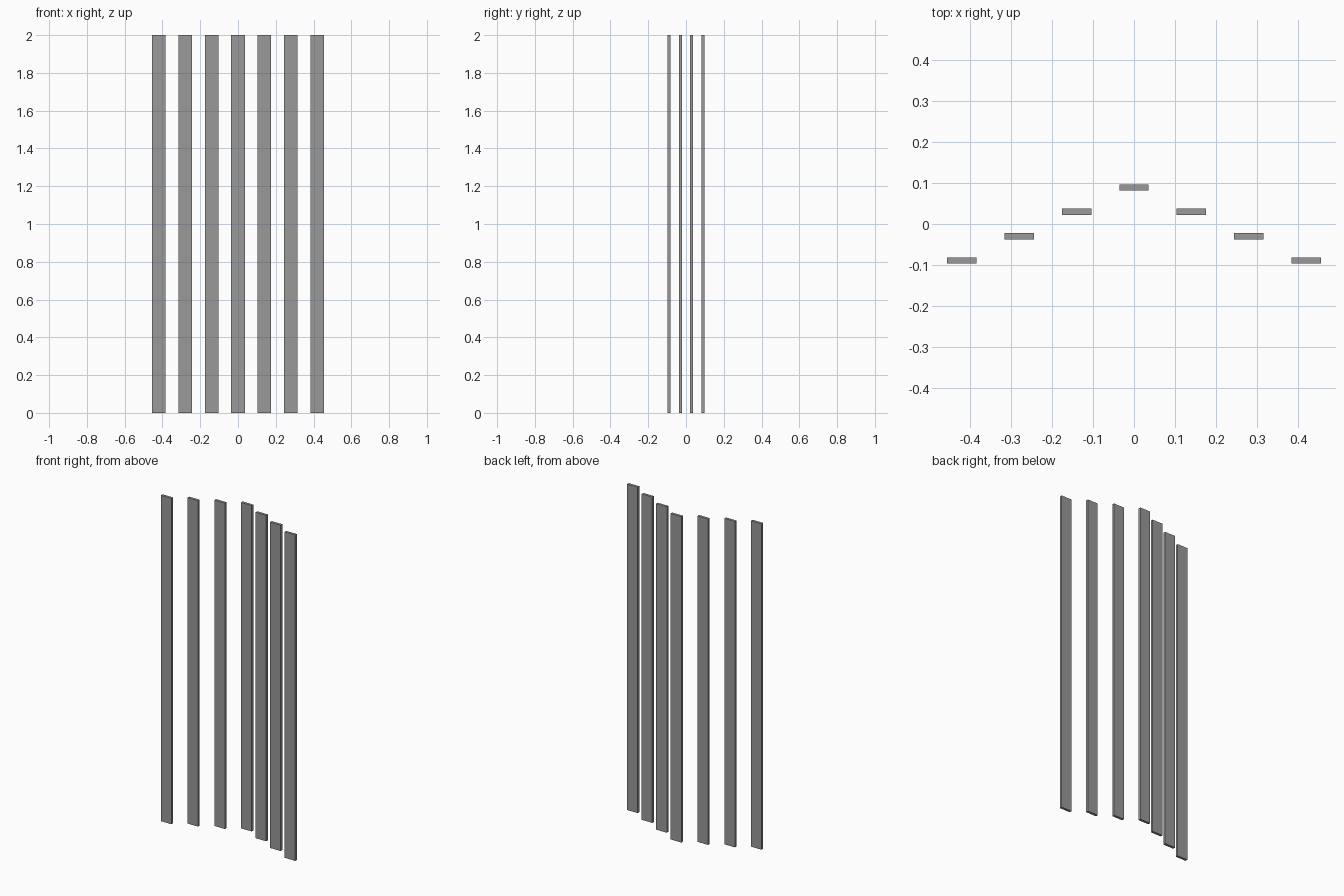
import bpy

if "Cube" in bpy.data.objects:
    bpy.data.objects.remove(bpy.data.objects["Cube"])

WIDTH, DEPTH, HEIGHT = 0.0715, 0.0155, 2.0
SPACING_X, STEP_Y = 0.1402, 0.0595
PEAK_Y = 0.0892

dark_grey = bpy.data.materials.new("dark_grey")
dark_grey.diffuse_color = (0.32, 0.32, 0.32, 1)
dark_grey.use_nodes = True
dark_grey.node_tree.nodes["Principled BSDF"].inputs["Base Color"].default_value = dark_grey.diffuse_color


def slat(name, x, y):
    bpy.ops.mesh.primitive_cube_add(size=1, location=(x, y, HEIGHT / 2))
    ob = bpy.context.object
    ob.name = name
    ob.scale = (WIDTH, DEPTH, HEIGHT)
    bpy.ops.object.transform_apply(location=False, rotation=False, scale=True)
    ob.data.materials.append(dark_grey)


# Seven vertical slats in a V, the middle one furthest back
for i in range(-3, 4):
    slat(f"slat_{i + 4}", i * SPACING_X, PEAK_Y - abs(i) * STEP_Y)
